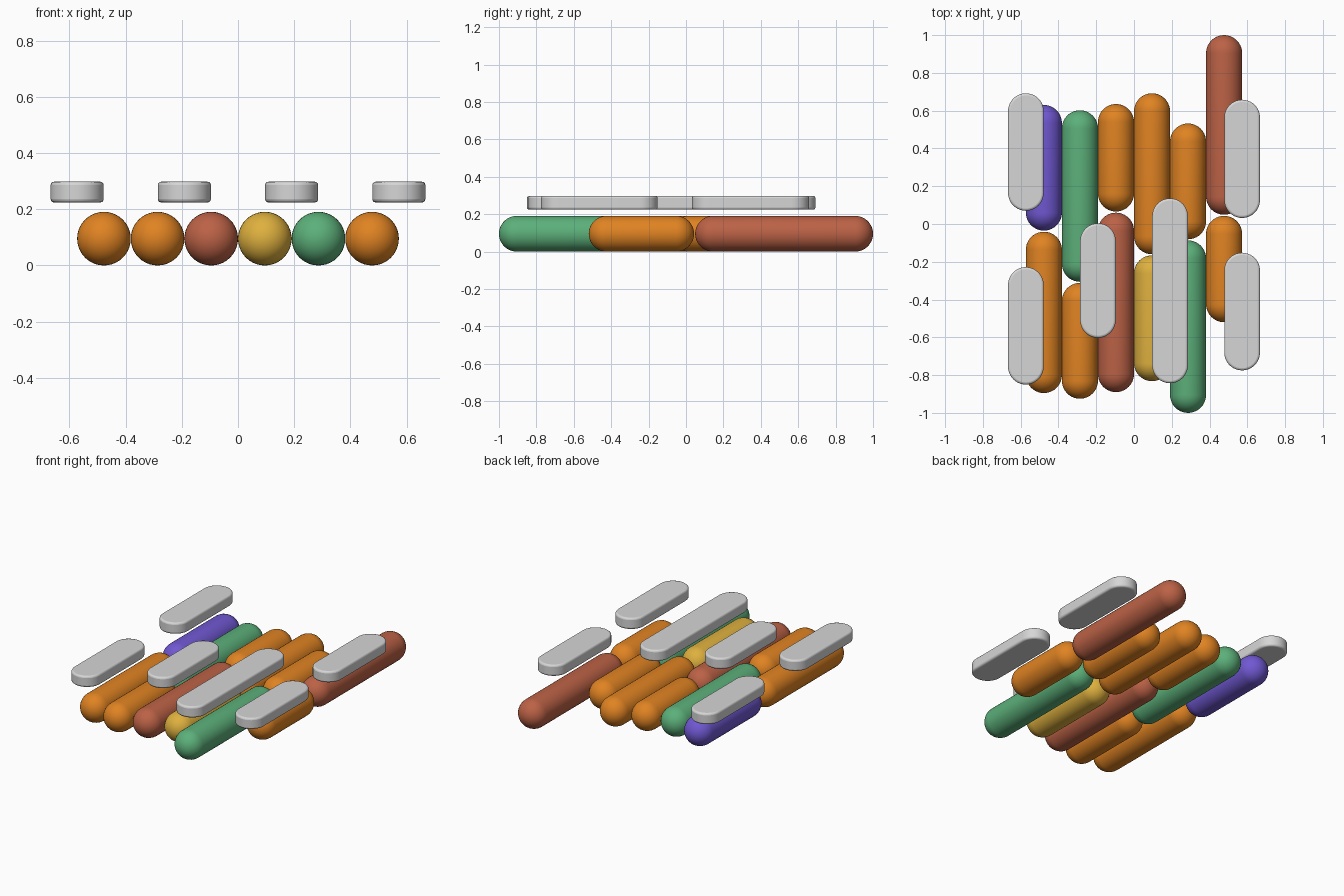
import bpy, bmesh, math

if "Cube" in bpy.data.objects:
    bpy.data.objects.remove(bpy.data.objects["Cube"])

PITCH = 0.1908          # spacing of the columns
R = PITCH / 2           # capsule radius
PLATE_Z = (0.224, 0.298)


def material(name, rgb):
    """Flat colour given as 0-255 sRGB, stored as linear."""
    m = bpy.data.materials.new(name)
    lin = [((c / 255 + 0.055) / 1.055) ** 2.4 for c in rgb]
    m.diffuse_color = (*lin, 1)
    m.use_nodes = True
    m.node_tree.nodes["Principled BSDF"].inputs["Base Color"].default_value = m.diffuse_color
    return m


MATS = {
    "orange": material("orange", (224, 131, 34)),
    "red": material("brick red", (188, 98, 70)),
    "green": material("green", (92, 176, 122)),
    "purple": material("purple", (112, 88, 210)),
    "yellow": material("yellow", (222, 176, 62)),
    "grey": material("light grey", (214, 214, 214)),
}


def finish(name, bm, mat):
    bmesh.ops.recalc_face_normals(bm, faces=bm.faces)
    me = bpy.data.meshes.new(name)
    bm.to_mesh(me)
    bm.free()
    me.materials.append(MATS[mat])
    ob = bpy.data.objects.new(name, me)
    bpy.context.collection.objects.link(ob)
    bpy.ops.object.select_all(action='DESELECT')
    ob.select_set(True)
    bpy.context.view_layer.objects.active = ob
    return ob


def capsule(name, x, y0, y1, mat):
    """Round-ended rod along y, resting on the ground."""
    bm = bmesh.new()
    bmesh.ops.create_uvsphere(bm, u_segments=40, v_segments=20, radius=R)
    # duplicate the equator so the sphere can be pulled apart
    ring = [e for e in bm.edges if all(abs(v.co.z) < 1e-5 for v in e.verts)]
    top = [f for f in bm.faces if f.calc_center_median().z > 0]
    bmesh.ops.split(bm, geom=top)
    half = (y1 - y0) / 2 - R
    for f in list(bm.faces):
        f.tag = f.calc_center_median().z > 0
    for v in bm.verts:
        v.co.z += half if v.link_faces[0].tag else -half
    rims = [e for e in bm.edges if e.is_boundary]
    bmesh.ops.bridge_loops(bm, edges=rims)
    for v in bm.verts:
        a, b, c = v.co
        v.co = (x + a, (y0 + y1) / 2 + c, R - b)
    finish(name, bm, mat)
    bpy.ops.object.shade_smooth()


def plate(name, x, y0, y1):
    """Flat stadium-shaped plate with softened rims."""
    bm = bmesh.new()
    n, r = 20, R - 0.001
    pts = []
    for cy, start in ((y1 - r, 0), (y0 + r, math.pi)):
        for i in range(n + 1):
            a = start + math.pi * i / n
            pts.append((x + r * math.cos(a), cy + r * math.sin(a), PLATE_Z[0]))
    face = bm.faces.new([bm.verts.new(p) for p in pts])
    ext = bmesh.ops.extrude_face_region(bm, geom=[face])
    for v in ext["geom"]:
        if isinstance(v, bmesh.types.BMVert):
            v.co.z = PLATE_Z[1]
    ob = finish(name, bm, "grey")
    bev = ob.modifiers.new("soft_rim", 'BEVEL')
    bev.width, bev.segments = 0.012, 3
    bev.limit_method, bev.angle_limit = 'ANGLE', math.radians(40)
    bpy.ops.object.shade_smooth_by_angle(angle=math.radians(35))


# Six columns: (back colour, back end, joint, front end, front colour)
COLUMNS = [
    ("purple", 0.63, -0.038, -0.895, "orange"),
    ("green", 0.602, -0.309, -0.925, "orange"),
    ("orange", 0.635, 0.063, -0.89, "red"),
    ("orange", 0.692, -0.163, -0.832, "yellow"),
    ("orange", 0.532, -0.084, -1.0, "green"),
    ("red", 1.0, 0.046, -0.52, "orange"),
]
for i, (back, y1, joint, y0, front) in enumerate(COLUMNS):
    x = (i - 2.5) * PITCH
    capsule(f"back_capsule_{i + 1}", x, joint + 0.003, y1, back)
    capsule(f"front_capsule_{i + 1}", x, y0, joint - 0.003, front)

# Plates floating above: (column position in pitches, front end, back end)
PLATES = [(-3, 0.07, 0.692), (-3, -0.85, -0.228), (-1, -0.603, 0.004),
          (1, -0.843, 0.136), (3, 0.032, 0.658), (3, -0.775, -0.152)]
for i, (k, y0, y1) in enumerate(PLATES):
    plate(f"top_plate_{i + 1}", k * PITCH, y0, y1)
